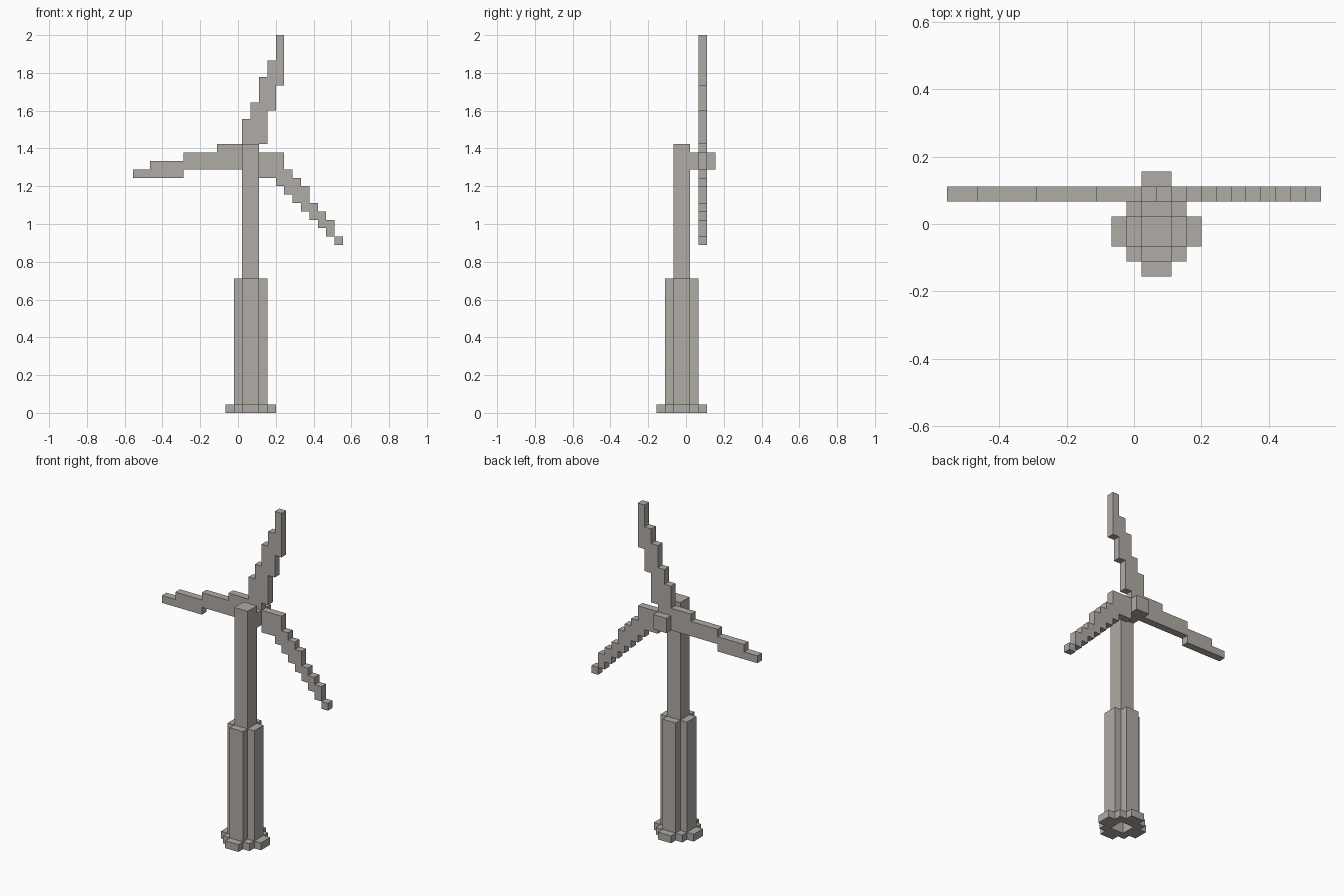
import bpy
import bmesh
from mathutils import Vector

if "Cube" in bpy.data.objects:
    bpy.data.objects.remove(bpy.data.objects["Cube"], do_unlink=True)

# Everything sits on a grid of blocks; the model is 45 blocks tall
U = 2 / 45
ORIGIN = Vector((-12.5, -3.5, 0))

stone = bpy.data.materials.new("warm_grey")
stone.use_nodes = True
COLOUR = (0.434, 0.406, 0.376, 1)
stone.diffuse_color = COLOUR
stone.node_tree.nodes["Principled BSDF"].inputs["Base Color"].default_value = COLOUR


def extrude_cells(name, cells, place, low, high, merge=True):
    """Extrude a flat set of grid cells from layer low to layer high."""
    bm = bmesh.new()
    for a, b in sorted(cells):
        corners = ((a, b), (a + 1, b), (a + 1, b + 1), (a, b + 1))
        bm.faces.new([bm.verts.new((place(p, q, low) + ORIGIN) * U) for p, q in corners])
    bmesh.ops.remove_doubles(bm, verts=bm.verts[:], dist=U / 100)
    if merge:
        bmesh.ops.dissolve_limit(bm, angle_limit=0.01, verts=bm.verts[:], edges=bm.edges[:])
    result = bmesh.ops.extrude_face_region(bm, geom=bm.faces[:])
    moved = [g for g in result["geom"] if isinstance(g, bmesh.types.BMVert)]
    bmesh.ops.translate(bm, verts=moved, vec=(place(0, 0, high) - place(0, 0, low)) * U)
    bmesh.ops.recalc_face_normals(bm, faces=bm.faces[:])
    mesh = bpy.data.meshes.new(name)
    bm.to_mesh(mesh)
    bm.free()
    mesh.materials.append(stone)
    bpy.context.collection.objects.link(bpy.data.objects.new(name, mesh))


def flat(p, q, layer):
    return Vector((p, q, layer))


def upright(p, q, layer):
    return Vector((p, layer, q))


def disc(radius, hole=0):
    """Stepped round cross-section about the tower axis."""
    return {(14 + a, 3 + b) for a in range(-4, 4) for b in range(-4, 4)
            if hole < abs(a + 0.5) + abs(b + 0.5) <= radius}


def blade(name, spans):
    """Stepped blade from spans of (first column, end column, bottom, top)."""
    cells = {(i, k) for first, end, bottom, top in spans
             for i in range(first, end) for k in range(bottom, top)}
    extrude_cells(name, cells, upright, 5, 6)


# Tower: hollow foot and sleeve, then a solid square mast
extrude_cells("foot", disc(3, hole=1), flat, 0, 1, merge=False)
extrude_cells("lower_tower", disc(2, hole=1), flat, 1, 16, merge=False)
extrude_cells("mast", disc(1), flat, 16, 32)

# Hub joining the rotor to the back of the mast
hub_cells = {(i, k) for i in (13, 14) for k in (29, 30)}
extrude_cells("hub", hub_cells, upright, 4, 7)

# Rotor blades
blade("right_blade", [(0, 2, 28, 29), (2, 6, 28, 30), (6, 10, 29, 31), (10, 13, 29, 32)])
blade("upper_blade", [(13, 14, 31, 35), (14, 15, 31, 37), (15, 16, 32, 40),
                      (16, 17, 36, 42), (17, 18, 39, 45)])
diagonal = [(i, i + 1, 44 - i, 47 - i) for i in range(18, 21)]
diagonal += [(i, i + 1, 44 - i, 46 - i) for i in range(21, 24)]
blade("left_blade", [(15, 17, 28, 31), (17, 18, 27, 31), *diagonal, (24, 25, 20, 21)])
